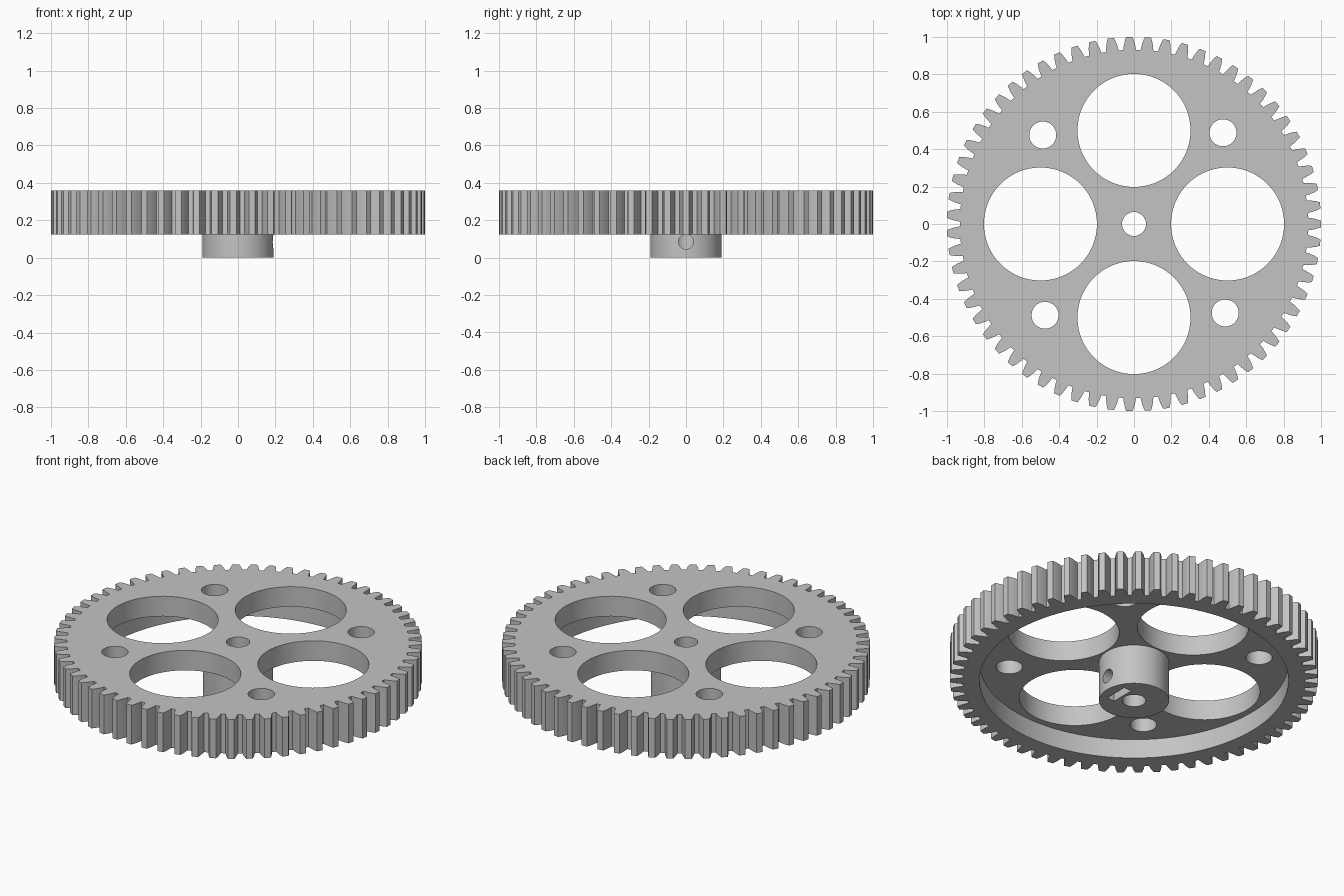
import bpy, bmesh
from math import sin, cos, pi, radians

if "Cube" in bpy.data.objects:
    bpy.data.objects.remove(bpy.data.objects["Cube"])

TEETH = 63
BOTTOM, WEB, TOP = 0.125, 0.24, 0.36

grey = bpy.data.materials.new("plain grey")
grey.use_nodes = True
grey.diffuse_color = (0.55, 0.55, 0.55, 1)
grey.node_tree.nodes["Principled BSDF"].inputs["Base Color"].default_value = grey.diffuse_color


def prism(name, outline, z0, z1):
    """Extrude a closed xy outline from z0 to z1."""
    bm = bmesh.new()
    face = bm.faces.new([bm.verts.new((x, y, z0)) for x, y in outline])
    side = bmesh.ops.extrude_face_region(bm, geom=[face])["geom"]
    for v in side:
        if isinstance(v, bmesh.types.BMVert):
            v.co.z = z1
    bmesh.ops.recalc_face_normals(bm, faces=bm.faces)
    mesh = bpy.data.meshes.new(name)
    bm.to_mesh(mesh)
    bm.free()
    mesh.materials.append(grey)
    obj = bpy.data.objects.new(name, mesh)
    bpy.context.collection.objects.link(obj)
    return obj


def circle(r, cx=0, cy=0, n=64):
    return [(cx + r * cos(2 * pi * i / n), cy + r * sin(2 * pi * i / n)) for i in range(n)]


def cut(target, cutters):
    """Subtract the cutters, then remove them."""
    bpy.ops.object.select_all(action="DESELECT")
    target.select_set(True)
    bpy.context.view_layer.objects.active = target
    for c in cutters:
        c.hide_render = True
        mod = target.modifiers.new("cut", "BOOLEAN")
        mod.operation, mod.solver, mod.object = "DIFFERENCE", "EXACT", c
        bpy.ops.object.modifier_apply(modifier=mod.name)
        bpy.data.objects.remove(c)
    bpy.ops.object.shade_smooth_by_angle(angle=radians(20))


# Toothed wheel: one tooth flank as (radius, half width), mirrored and repeated
flank = [(0.931, 0.034), (0.95, 0.031), (0.97, 0.027), (0.985, 0.0225), (1.0, 0.017)]
tooth = [(r, -w) for r, w in flank] + [(r, w) for r, w in reversed(flank)]
outline = []
for k in range(TEETH):
    for r, w in tooth:
        a = 2 * pi * k / TEETH + w / r
        outline.append((r * cos(a), r * sin(a)))
wheel = prism("gear_wheel", outline, BOTTOM, TOP)

# Recess underneath, centre bore, lightening holes and small mounting holes
cutters = [prism("recess_cutter", circle(0.84, n=128), 0, WEB),
           prism("bore_cutter", circle(0.064), -1, 1)]
for k in range(4):
    a, b = k * pi / 2, k * pi / 2 + 8 * 2 * pi / TEETH
    cutters.append(prism("large_hole_cutter", circle(0.302, 0.5 * cos(a), 0.5 * sin(a), 96), -1, 1))
    cutters.append(prism("small_hole_cutter", circle(0.072, 0.681 * cos(b), 0.681 * sin(b)), -1, 1))
cut(wheel, cutters)

# Hub with bore, nut slot from below and a set screw hole on the left side
hub = prism("hub", circle(0.19), 0, WEB)
screw = prism("screw_hole_cutter", circle(0.04, n=32), 0.0, 0.3)
screw.rotation_euler = (0, pi / 2, 0)
screw.location = (0, 0, 0.085)
slot = prism("nut_slot_cutter", [(0.08, -0.072), (0.13, -0.072), (0.13, 0.072), (0.08, 0.072)], -0.1, 0.155)
bpy.context.view_layer.update()
cut(hub, [prism("hub_bore_cutter", circle(0.064), -1, 1), screw, slot])
